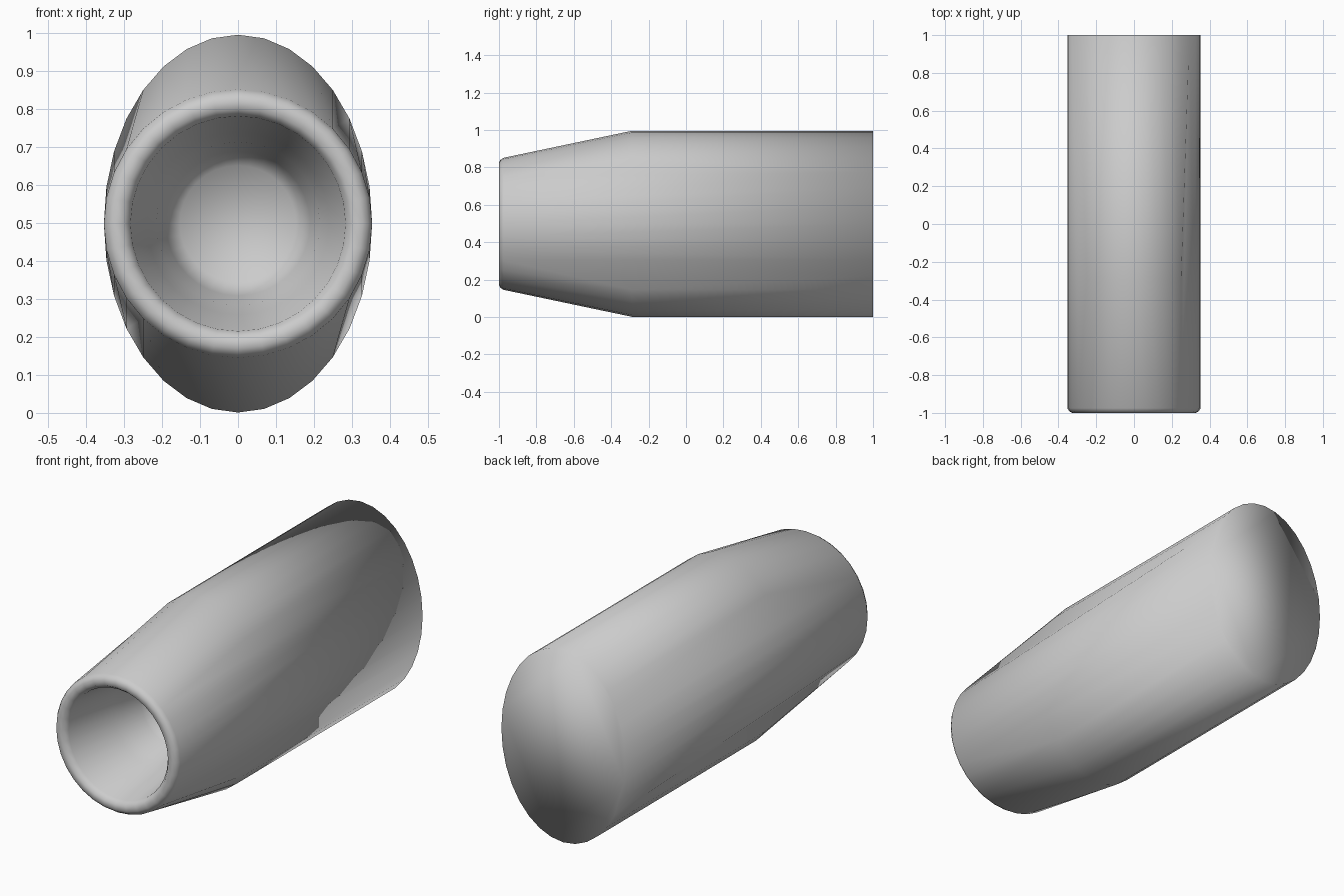
import bpy, bmesh
from math import sin, cos, tau

if "Cube" in bpy.data.objects:
    bpy.data.objects.remove(bpy.data.objects["Cube"])

N = 32          # sides
R = 0.353       # front radius / body half width
H = 0.497       # body half height
ZC = 0.498

bm = bmesh.new()


def ring(y, rx, rz, keep=lambda i: True):
    """Ring of vertices around the long axis; skipped positions are None."""
    return [bm.verts.new((rx * cos(tau * i / N), y, ZC + rz * sin(tau * i / N)))
            if keep(i) else None for i in range(N)]


def bridge(a, b):
    for i in range(N):
        j = (i + 1) % N
        bm.faces.new((a[i], a[j], b[j], b[i]))


def crown(i):
    """Top and bottom quarters, which carry the shoulder ring."""
    return N // 8 <= i % (N // 2) <= 3 * N // 8


# outer shell: round mouth, shoulder on top and bottom, oval back
mouth = ring(-0.975, R, R)
shoulder = ring(-0.29, R, H, crown)
back = ring(1.0, R, H)
for i in range(N):
    j = (i + 1) % N
    if shoulder[i] and shoulder[j]:
        bm.faces.new((mouth[i], mouth[j], shoulder[j], shoulder[i]))
        bm.faces.new((shoulder[i], shoulder[j], back[j], back[i]))
    else:
        loop = [mouth[i], mouth[j], shoulder[j], back[j], back[i], shoulder[i]]
        bm.faces.new([v for v in loop if v])
bm.faces.new(back)

# rounded rim and stepped bore: (y, radius)
bore = [(-0.992, 0.342), (-1.0, 0.328), (-1.0, 0.302), (-0.975, 0.283),
        (-0.68, 0.240), (-0.64, 0.215), (-0.52, 0.190), (-0.46, 0.153)]
previous = mouth
for y, r in bore:
    current = ring(y, r, r)
    bridge(previous, current)
    previous = current
bm.faces.new(previous)

bmesh.ops.recalc_face_normals(bm, faces=bm.faces)
for f in bm.faces:
    f.smooth = True

mesh = bpy.data.meshes.new("tapered_sleeve")
bm.to_mesh(mesh)
bm.free()
sleeve = bpy.data.objects.new("tapered_sleeve", mesh)
bpy.context.collection.objects.link(sleeve)
